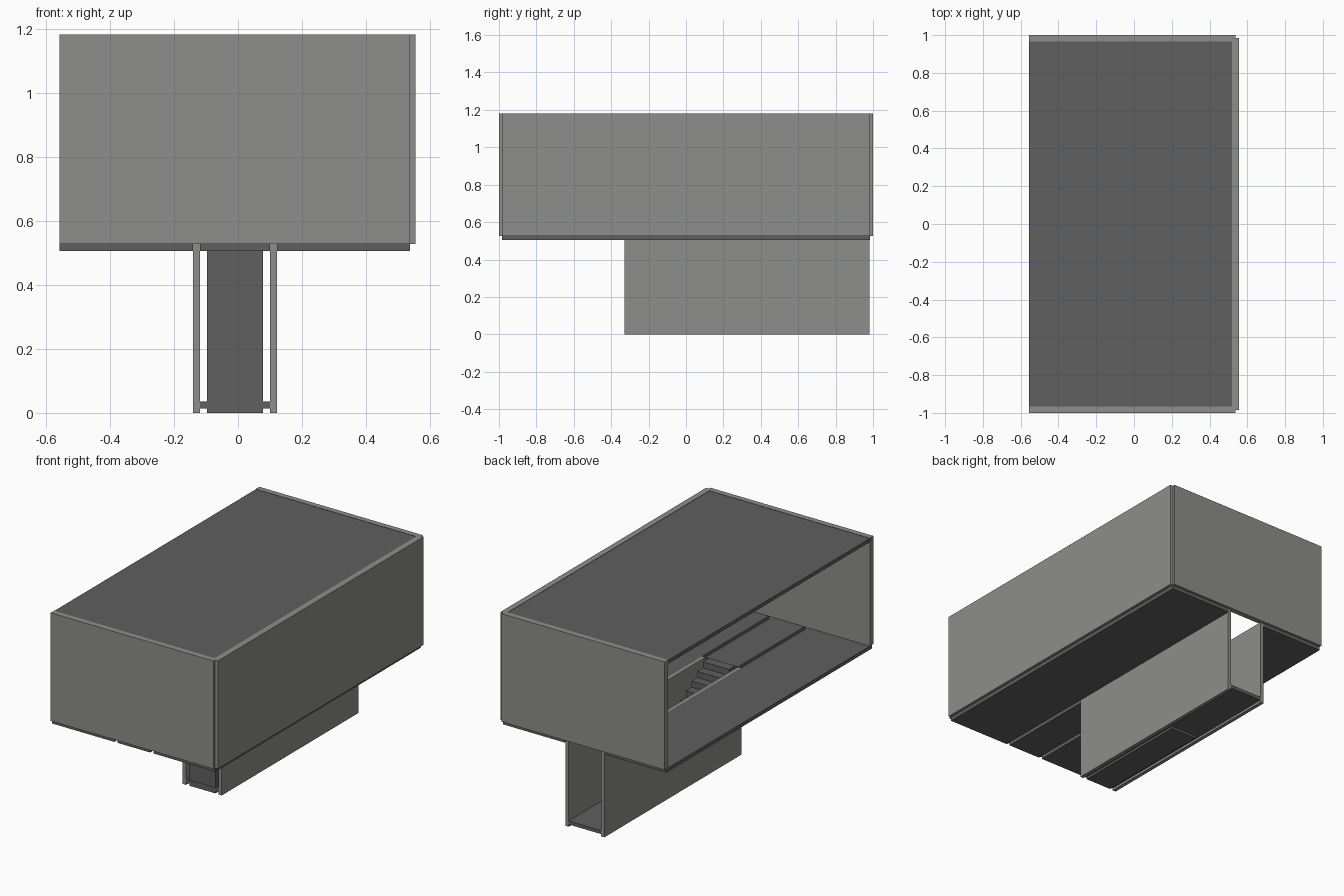
import bpy
import bmesh

cube = bpy.data.objects.get("Cube")
if cube:
    bpy.data.objects.remove(cube, do_unlink=True)


def material(name, rgb):
    m = bpy.data.materials.new(name)
    m.use_nodes = True
    colour = (*rgb, 1)
    m.diffuse_color = colour
    m.node_tree.nodes["Principled BSDF"].inputs["Base Color"].default_value = colour
    return m


wall_grey = material("light grey wall", (0.27, 0.27, 0.262))
slab_grey = material("dark grey slab", (0.115, 0.115, 0.115))


def finish(name, bm, mat):
    bmesh.ops.recalc_face_normals(bm, faces=bm.faces)
    mesh = bpy.data.meshes.new(name)
    bm.to_mesh(mesh)
    bm.free()
    mesh.materials.append(mat)
    bpy.context.collection.objects.link(bpy.data.objects.new(name, mesh))


def box(name, x, y, z, mat):
    """Box spanning the given (low, high) ranges."""
    bm = bmesh.new()
    bmesh.ops.create_cube(bm, size=1)
    for v in bm.verts:
        v.co = [r[0] if c < 0 else r[1] for c, r in zip(v.co, (x, y, z))]
    finish(name, bm, mat)


# Main levels and edges
OPEN_X, SIDE_X, EDGE_Y = -0.557, 0.537, 0.985
FLOOR = (0.505, 0.527)
TOP = 1.182
PIT_Y = (-0.33, 0.982)
LEFT_WALL, RIGHT_WALL = (0.1, 0.122), (-0.14, -0.118)
HALL = (RIGHT_WALL[1], LEFT_WALL[0])

# Upper room: two end walls and one long wall, open on the other long side
for name, s in (("front_wall", -1), ("back_wall", 1)):
    box(name, (OPEN_X, SIDE_X), sorted((s, s * 0.966)), (FLOOR[1], TOP), wall_grey)
box("long_wall", (0.519, 0.555), (-EDGE_Y, EDGE_Y), (FLOOR[1], TOP), wall_grey)
box("roof", (OPEN_X, 0.53), (-0.98, 0.98), (TOP - 0.024, TOP - 0.002), slab_grey)

# Upper floor in three strips, separated by narrow slots
box("floor_open_side", (OPEN_X, RIGHT_WALL[0]), (-EDGE_Y, EDGE_Y), FLOOR, slab_grey)
box("floor_wall_side", (LEFT_WALL[1], SIDE_X), (-EDGE_Y, EDGE_Y), FLOOR, slab_grey)
box("floor_landing", HALL, (-EDGE_Y, PIT_Y[0]), FLOOR, slab_grey)

# Lower stairwell
box("stairwell_left_wall", LEFT_WALL, PIT_Y, (0, FLOOR[1]), wall_grey)
box("stairwell_right_wall", RIGHT_WALL, PIT_Y, (0, FLOOR[1]), wall_grey)
box("stairwell_floor", HALL, PIT_Y, (0.014, 0.035), slab_grey)

# Stairs: stepped side profile extruded across the stairwell
STEPS, START, END = 14, PIT_Y[0] + 0.002, 0.43
run, rise = (END - START) / STEPS, FLOOR[1] / STEPS
profile = [(START, 0), (START, FLOOR[1])]
for i in range(STEPS):
    y = START + run * (i + 1)
    profile += [(y, rise * (STEPS - i)), (y, rise * (STEPS - i - 1))]
bm = bmesh.new()
face = bm.faces.new([bm.verts.new((-0.097, y, z)) for y, z in profile])
side = bmesh.ops.extrude_face_region(bm, geom=[face])["geom"]
bmesh.ops.translate(bm, vec=(0.175, 0, 0),
                    verts=[g for g in side if isinstance(g, bmesh.types.BMVert)])
finish("stairs", bm, slab_grey)
